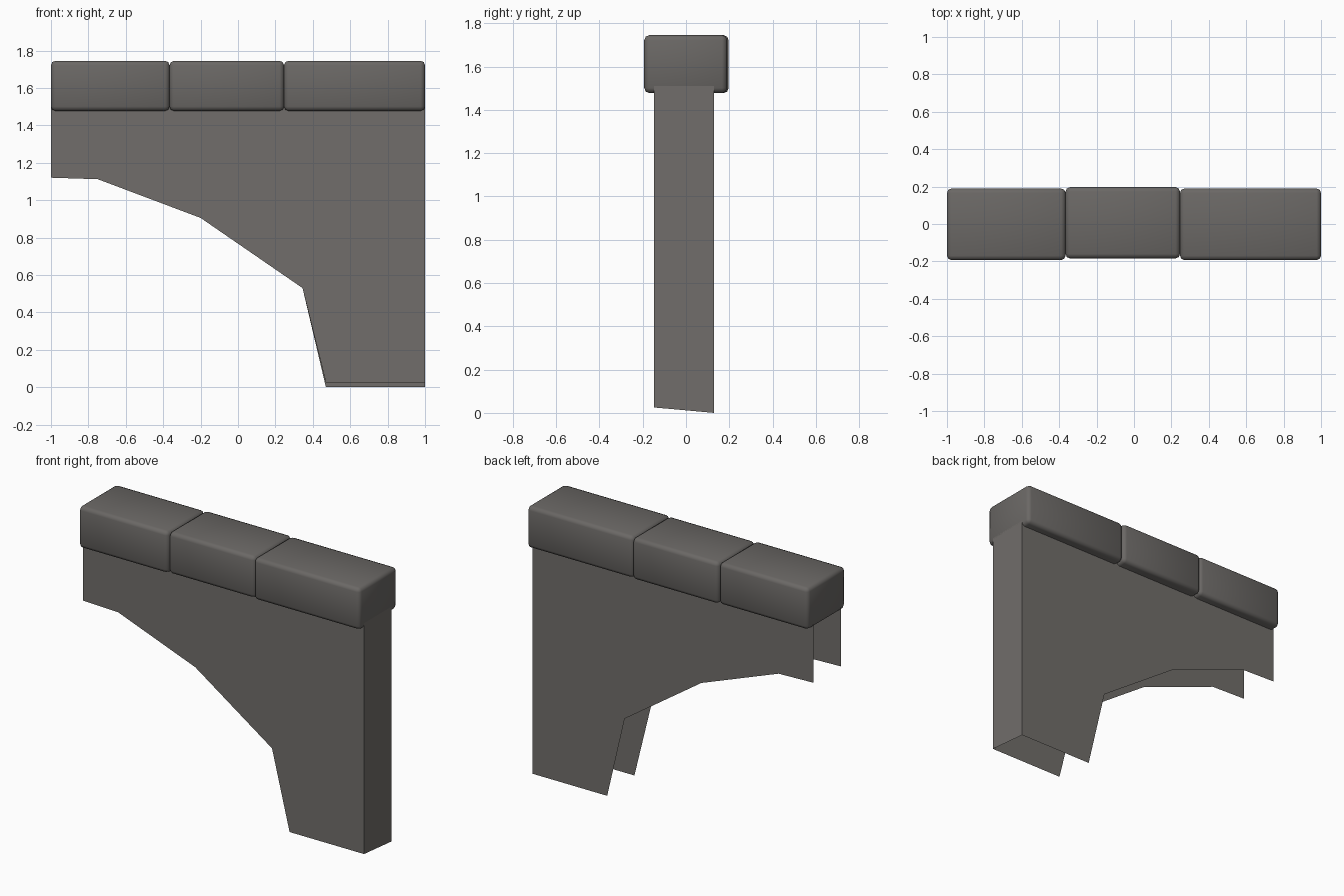
import bpy, bmesh

if "Cube" in bpy.data.objects:
    bpy.data.objects.remove(bpy.data.objects["Cube"])

def material(name, rgb):
    m = bpy.data.materials.new(name)
    m.diffuse_color = (*rgb, 1)
    m.use_nodes = True
    m.node_tree.nodes["Principled BSDF"].inputs["Base Color"].default_value = m.diffuse_color
    return m

stone = material("warm grey stone", (0.165, 0.155, 0.145))
cap = material("dark coping stone", (0.145, 0.137, 0.13))

def add_object(name, bm, mat):
    me = bpy.data.meshes.new(name)
    bm.to_mesh(me)
    bm.free()
    me.materials.append(mat)
    ob = bpy.data.objects.new(name, me)
    bpy.context.collection.objects.link(ob)
    return ob

# Half-arch wall: front and back sheets joined by one end panel, open below
ARCH = [(-1, 1.12), (-0.75, 1.112), (-0.2, 0.905), (0.345, 0.53)]
bm = bmesh.new()
ends = []
for y, base, flip in ((-0.147, 0.025, False), (0.13, 0.0, True)):
    outline = ARCH + [(0.47, base), (1, base), (1, 1.51), (-1, 1.51)]
    vs = [bm.verts.new((x, y, z)) for x, z in outline]
    bm.faces.new(vs[::-1] if flip else vs)
    ends.append((vs[5], vs[6]))
(f0, f1), (b0, b1) = ends
bm.faces.new((f0, b0, b1, f1))
add_object("half_arch_wall", bm, stone)

# Rounded coping stones along the top
def coping(name, x0, x1, y0, y1):
    bm = bmesh.new()
    bmesh.ops.create_cube(bm, size=1)
    z0, z1 = 1.477, 1.745
    for v in bm.verts:
        v.co.x = x1 if v.co.x > 0 else x0
        v.co.y = y1 if v.co.y > 0 else y0
        v.co.z = z1 if v.co.z > 0 else z0
    bmesh.ops.bevel(bm, geom=bm.edges[:], offset=0.024, segments=2,
                    profile=0.5, affect='EDGES')
    for f in bm.faces:
        f.smooth = True
    add_object(name, bm, cap)

coping("coping_left", -1, -0.366, -0.193, 0.19)
coping("coping_middle", -0.366, 0.246, -0.184, 0.197)
coping("coping_right", 0.246, 1, -0.193, 0.19)
